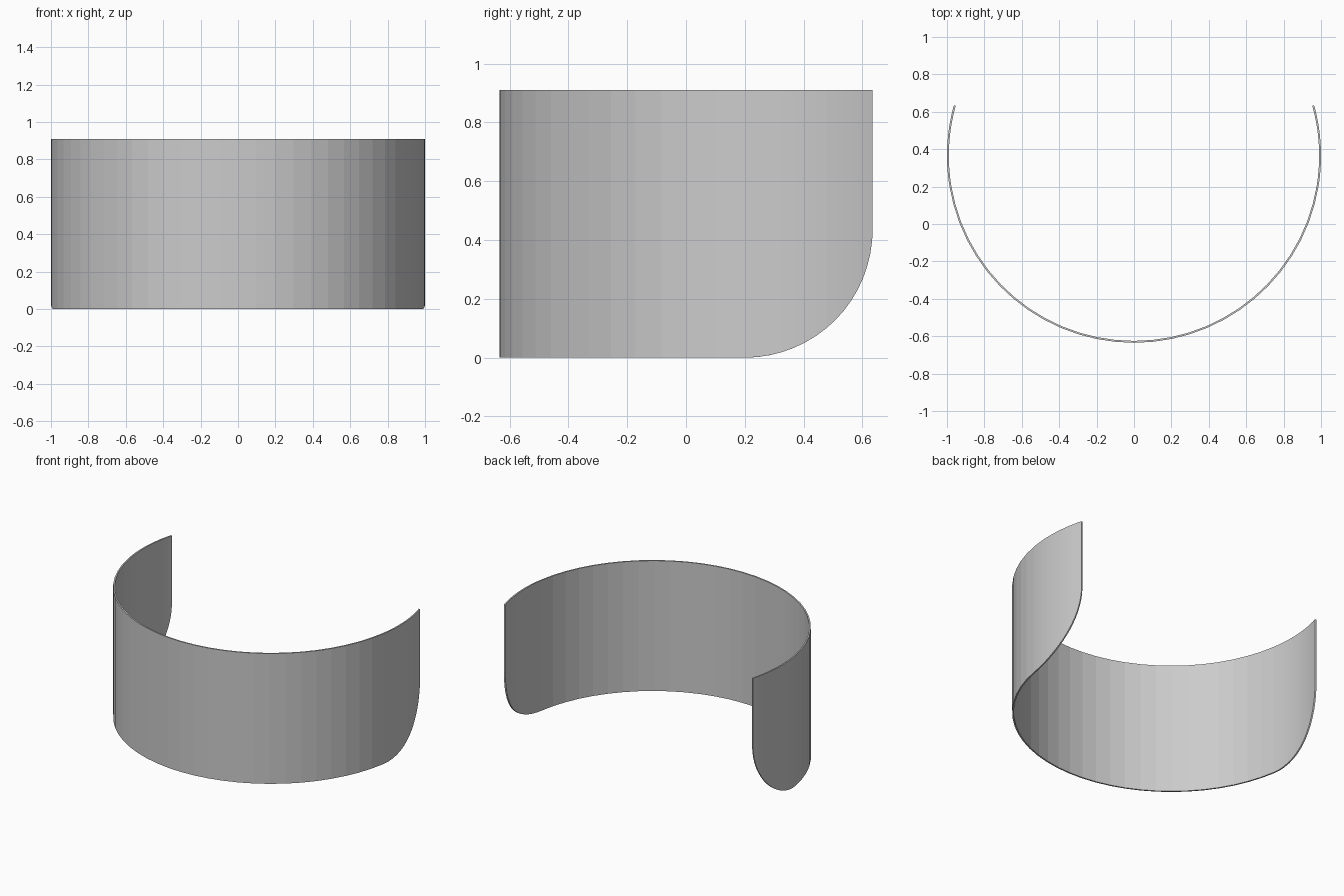
import bpy, bmesh, math

if "Cube" in bpy.data.objects:
    bpy.data.objects.remove(bpy.data.objects["Cube"])

R, THICK, HEIGHT, CY = 1.0, 0.01, 0.91, 0.365
CORNER = 0.44                      # radius of the rounded lower corners
END = math.asin(0.27)              # angle where the band stops, above the x axis
START = END - CORNER               # angle where the rounding begins
MAIN, STEPS = 28, 16

# Right-hand rounded corner as (angle, lower edge height), mirrored for the left
corner = []
for i in range(STEPS + 1):
    t = math.pi / 2 * i / STEPS
    corner.append((START + CORNER * math.sin(t), CORNER * (1 - math.cos(t))))
left = [(-math.pi - a, z) for a, z in reversed(corner)]
span = math.pi + 2 * START
middle = [(-math.pi - START + span * i / MAIN, 0.0) for i in range(1, MAIN)]
columns = left + middle + corner

# Curved band: each column has outer and inner, bottom and top points
bm = bmesh.new()
rings = []
for a, z in columns:
    ring = []
    for r, h in ((R, z), (R, HEIGHT), (R - THICK, HEIGHT), (R - THICK, z)):
        ring.append(bm.verts.new((r * math.cos(a), CY + r * math.sin(a), h)))
    rings.append(ring)
for p, q in zip(rings, rings[1:]):
    for k in range(4):
        n = (k + 1) % 4
        bm.faces.new((p[k], q[k], q[n], p[n]))
bm.faces.new(rings[0])
bm.faces.new(rings[-1])
bmesh.ops.recalc_face_normals(bm, faces=bm.faces)

mesh = bpy.data.meshes.new("curved_band")
bm.to_mesh(mesh)
bm.free()
band = bpy.data.objects.new("curved_band", mesh)
bpy.context.collection.objects.link(band)
